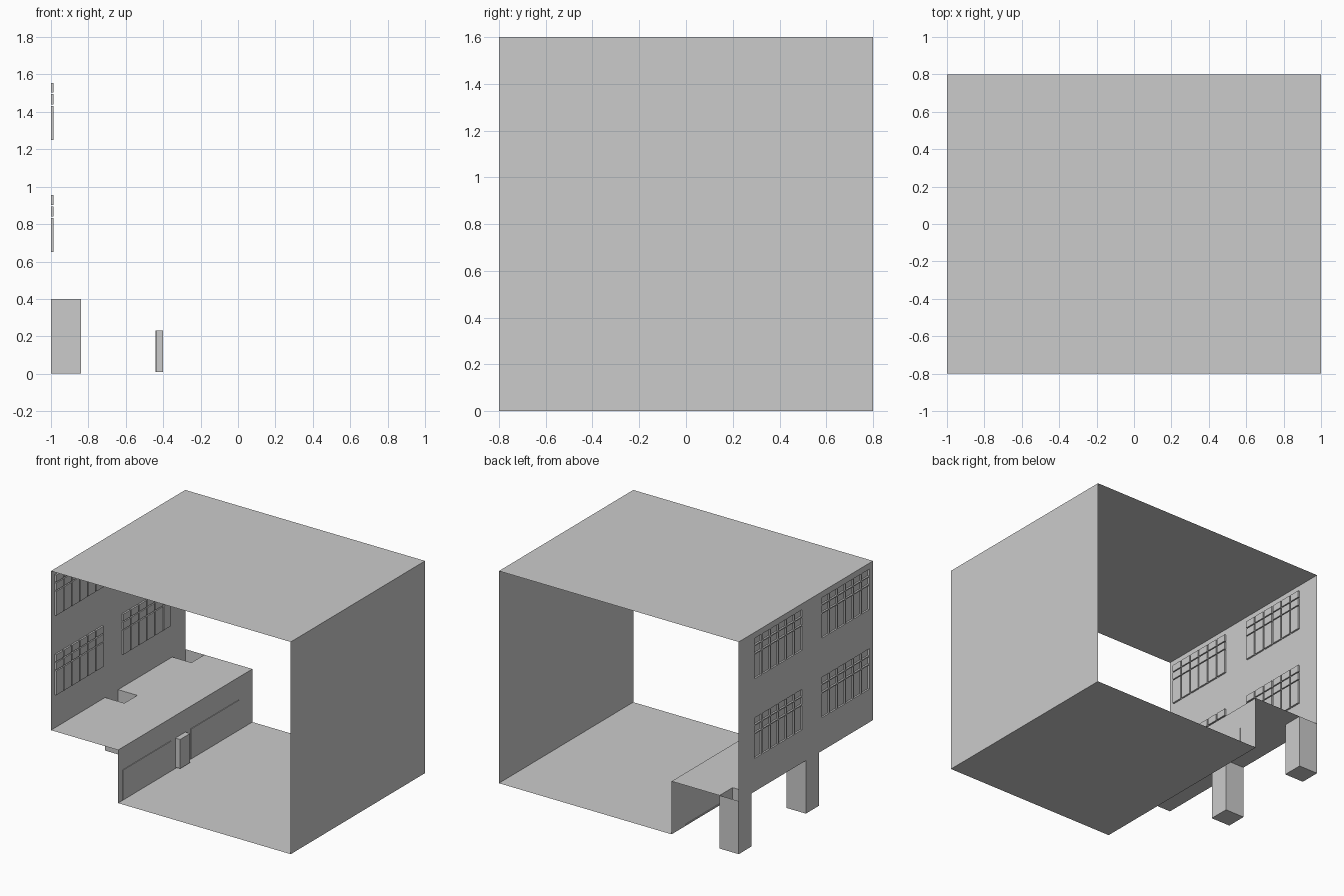
import bpy, bmesh

if "Cube" in bpy.data.objects:
    bpy.data.objects.remove(bpy.data.objects["Cube"])

WALL_X = -0.44        # shop wall set back behind the arcade
ARCADE_Z = 0.4


def sheet(name, to3d, u_range, v_range, pockets=()):
    """Thin sheet with pockets (u0, u1, v0, v1, depth) pushed out of its plane."""
    us = sorted(set(u_range) | {p[i] for p in pockets for i in (0, 1)})
    vs = sorted(set(v_range) | {p[i] for p in pockets for i in (2, 3)})
    bm = bmesh.new()

    def quad(pts):
        bm.faces.new([bm.verts.new(to3d(*p)) for p in pts])

    for u0, u1 in zip(us, us[1:]):
        for v0, v1 in zip(vs, vs[1:]):
            cu, cv = (u0 + u1) / 2, (v0 + v1) / 2
            if not any(a < cu < b and c < cv < d for a, b, c, d, _ in pockets):
                quad([(u0, v0, 0), (u1, v0, 0), (u1, v1, 0), (u0, v1, 0)])
    for a, b, c, d, h in pockets:
        ring = [(a, c), (b, c), (b, d), (a, d)]
        quad([(u, v, h) for u, v in ring])
        for (p, q), (r, s) in zip(ring, ring[1:] + ring[:1]):
            quad([(p, q, 0), (r, s, 0), (r, s, h), (p, q, h)])
    bmesh.ops.remove_doubles(bm, verts=bm.verts, dist=1e-5)
    mesh = bpy.data.meshes.new(name)
    bm.to_mesh(mesh)
    bm.free()
    ob = bpy.data.objects.new(name, mesh)
    bpy.context.collection.objects.link(ob)
    return ob


# Plain shell: roof, floor and party wall
sheet("roof", lambda u, v, h: (u, v, 1.6 + h), (-1, 1), (-0.8, 0.8))
sheet("floor", lambda u, v, h: (u, -v, -h), (WALL_X, 1), (-0.8, 0.8))
sheet("side_wall", lambda u, v, h: (1 + h, u, v), (-0.8, 0.8), (0, 1.6))

# Street facade with recessed panes: 2 x 2 windows, 6 columns, 3 rows of panes
COLS, WIDTH, BAR = 6, 0.565, 0.012
pane = (WIDTH - BAR * (COLS - 1)) / COLS
panes = []
for y0 in (-0.755, 0.045):
    for z0 in (0.65, 1.25):
        for i in range(COLS):
            y = y0 + i * (pane + BAR)
            for lo, hi in ((0, 0.182), (0.19, 0.245), (0.253, 0.305)):
                panes.append((-y - pane, -y, z0 + lo, z0 + hi, -0.013))
sheet("facade", lambda u, v, h: (-1 - h, -u, v), (-0.8, 0.8), (ARCADE_Z, 1.6), panes)

# Shop wall with two shallow display windows and a recessed doorway
shop = [(-0.635, -0.06, 0.01, 0.23, -0.005),
        (0.0, 0.118, 0.01, 0.23, -0.04),
        (0.17, 0.75, 0.01, 0.23, -0.005)]
sheet("shop_wall", lambda u, v, h: (WALL_X - h, -u, v), (-0.8, 0.8), (0, ARCADE_Z), shop)

# Arcade ceiling with hollow pillars drawn down to the ground
pillars = [(-1, -0.84, -y - 0.155, -y, ARCADE_Z) for y in (-0.155, 0.645)]
sheet("arcade_ceiling_and_pillars", lambda u, v, h: (u, -v, ARCADE_Z - h),
      (-1, WALL_X), (-0.8, 0.8), pillars)
